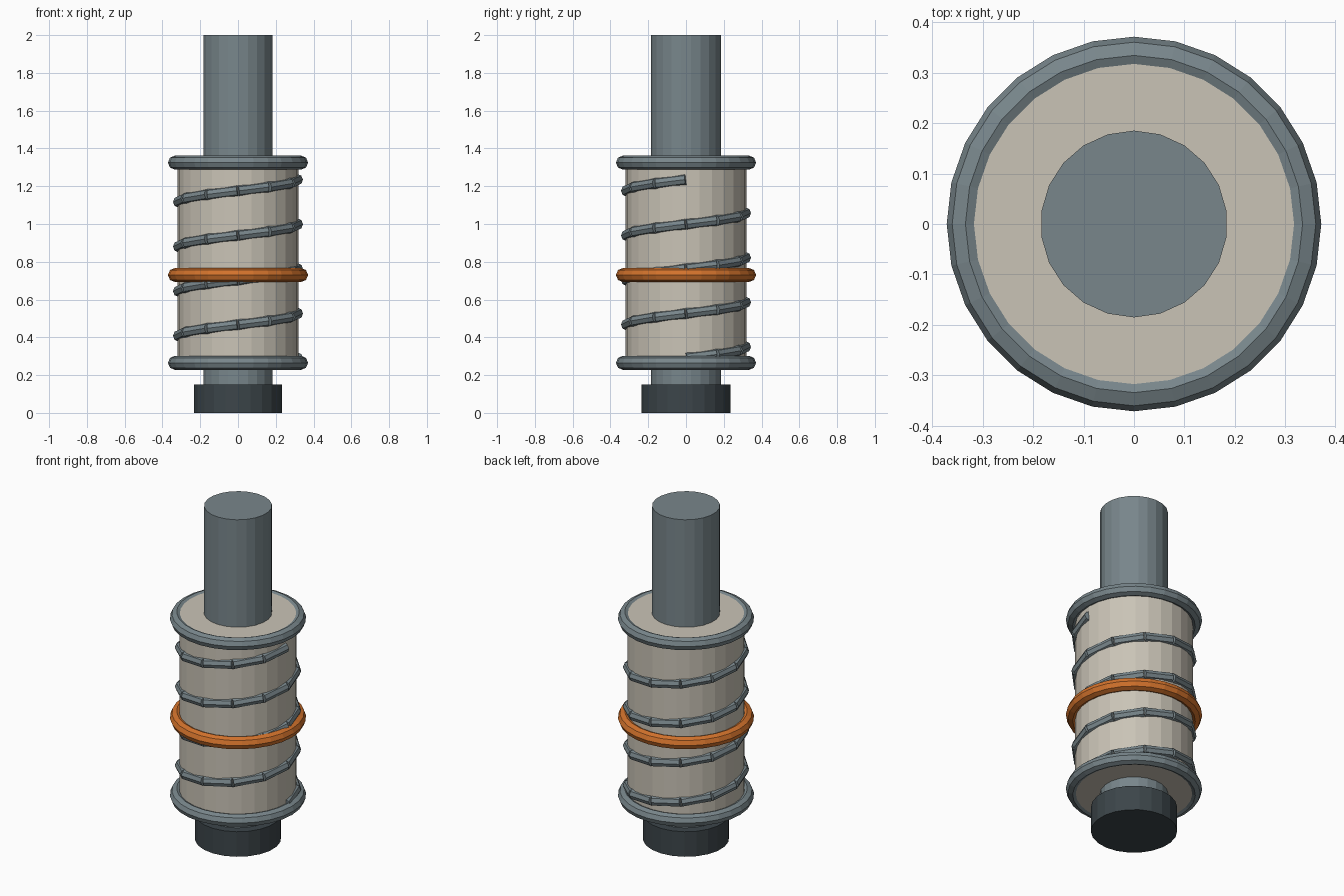
import bpy
from math import cos, sin, pi
from mathutils import Vector

cube = bpy.data.objects.get("Cube")
if cube:
    bpy.data.objects.remove(cube, do_unlink=True)


def material(name, rgb):
    mat = bpy.data.materials.new(name)
    mat.use_nodes = True
    colour = (*rgb, 1)
    mat.diffuse_color = colour
    mat.node_tree.nodes["Principled BSDF"].inputs["Base Color"].default_value = colour
    return mat


steel = material("steel grey", (0.19, 0.24, 0.26))
dark = material("dark steel", (0.045, 0.06, 0.068))
cream = material("warm cream", (0.59, 0.55, 0.47))
orange = material("orange", (0.65, 0.17, 0.025))


def finish(name, mat):
    obj = bpy.context.object
    obj.name = name
    obj.data.materials.append(mat)
    return obj


def cylinder(name, mat, radius, start, end, sides):
    """Flat-faced cylinder running between two points."""
    start, end = Vector(start), Vector(end)
    axis = end - start
    bpy.ops.mesh.primitive_cylinder_add(
        vertices=sides, radius=radius, depth=axis.length, location=(start + end) / 2)
    obj = finish(name, mat)
    if axis.x or axis.y:
        obj.rotation_euler = axis.to_track_quat("Z", "Y").to_euler()
    return obj


def ring(name, mat, z):
    bpy.ops.mesh.primitive_torus_add(
        major_segments=28, minor_segments=8,
        major_radius=0.334, minor_radius=0.037, location=(0, 0, z))
    return finish(name, mat)


# Central shaft, foot and sleeve
cylinder("shaft", steel, 0.185, (0, 0, 0.1), (0, 0, 2), 22)
cylinder("foot_cap", dark, 0.235, (0, 0, 0), (0, 0, 0.15), 22)
cylinder("sleeve", cream, 0.32, (0, 0, 0.235), (0, 0, 1.355), 28)

# End rings and coloured band
ring("lower_ring", steel, 0.265)
ring("upper_ring", steel, 1.325)
ring("orange_band", orange, 0.73)

# Coil of short straight rods winding four turns up the sleeve
TURNS, STEPS = 4, 12
COIL_RADIUS, COIL_BOTTOM, COIL_TOP = 0.315, 0.29, 1.235


def coil_point(i):
    angle = 2 * pi * i / STEPS
    z = COIL_BOTTOM + (COIL_TOP - COIL_BOTTOM) * i / (TURNS * STEPS)
    return COIL_RADIUS * cos(angle), COIL_RADIUS * sin(angle), z


for i in range(TURNS * STEPS):
    cylinder(f"coil_rod_{i + 1}", steel, 0.03, coil_point(i), coil_point(i + 1), 8)
